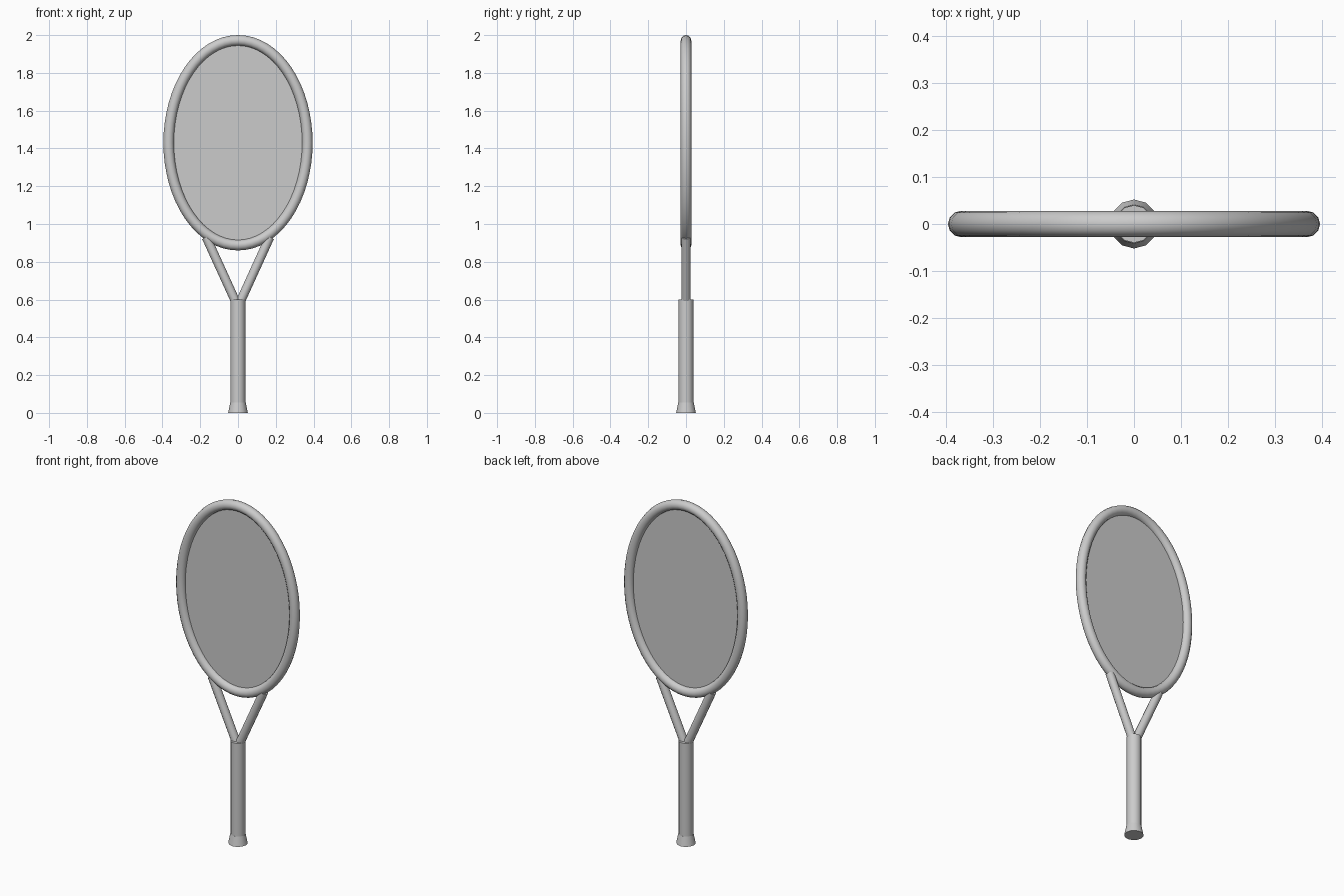
import bpy, bmesh, math
from mathutils import Vector

if "Cube" in bpy.data.objects:
    bpy.data.objects.remove(bpy.data.objects["Cube"])

grey = bpy.data.materials.new("light_grey")
grey.diffuse_color = (0.6, 0.6, 0.6, 1)
grey.use_nodes = True
grey.node_tree.nodes["Principled BSDF"].inputs["Base Color"].default_value = grey.diffuse_color


def make_object(name, rings, closed=False):
    """Skin a list of cross-section rings, capping the ends unless closed."""
    bm = bmesh.new()
    loops = [[bm.verts.new(p) for p in ring] for ring in rings]
    n = len(loops[0])
    for i in range(len(loops) if closed else len(loops) - 1):
        a, b = loops[i], loops[(i + 1) % len(loops)]
        for j in range(n):
            k = (j + 1) % n
            bm.faces.new((a[j], a[k], b[k], b[j]))
    if not closed:
        bm.faces.new(loops[0])
        bm.faces.new(loops[-1])
    bmesh.ops.recalc_face_normals(bm, faces=bm.faces)
    mesh = bpy.data.meshes.new(name)
    bm.to_mesh(mesh)
    bm.free()
    mesh.materials.append(grey)
    ob = bpy.data.objects.new(name, mesh)
    bpy.context.collection.objects.link(ob)
    bpy.ops.object.select_all(action='DESELECT')
    ob.select_set(True)
    bpy.context.view_layer.objects.active = ob
    bpy.ops.object.shade_smooth_by_angle(angle=math.radians(40))
    return ob


def circle(centre, u, v, radius, sides=12):
    return [Vector(centre) + radius * (math.cos(t) * u + math.sin(t) * v)
            for t in (2 * math.pi * i / sides for i in range(sides))]


X, Y, Z = Vector((1, 0, 0)), Vector((0, 1, 0)), Vector((0, 0, 1))
A, B, CZ, TUBE = 0.367, 0.542, 1.43, 0.028

# Oval head frame: even tube swept round an ellipse
rings = []
for i in range(64):
    t = 2 * math.pi * i / 64
    normal = Vector((B * math.cos(t), 0, A * math.sin(t))).normalized()
    rings.append(circle((A * math.cos(t), 0, CZ + B * math.sin(t)), normal, Y, TUBE))
make_object("head_frame", rings, closed=True)

# Thin string bed filling the frame
make_object("string_bed", [
    [Vector((A * math.cos(t), y, CZ + B * math.sin(t)))
     for t in (2 * math.pi * i / 64 for i in range(64))]
    for y in (-0.002, 0.002)])

# Two throat rods forming the V
for side, label in ((-1, "left"), (1, "right")):
    low, high = Vector((side * 0.013, 0, 0.59)), Vector((side * 0.168, 0, 0.93))
    across = (high - low).normalized().cross(Y)
    make_object(label + "_throat_rod",
                [circle(p, across, Y, 0.024) for p in (low, high)])

# Handle shaft and flared butt cap
make_object("handle", [circle((0, 0, z), X, Y, 0.04) for z in (0.03, 0.6)])
make_object("butt_cap", [circle((0, 0, z), X, Y, r)
                         for z, r in ((0, 0.052), (0.055, 0.041))])
